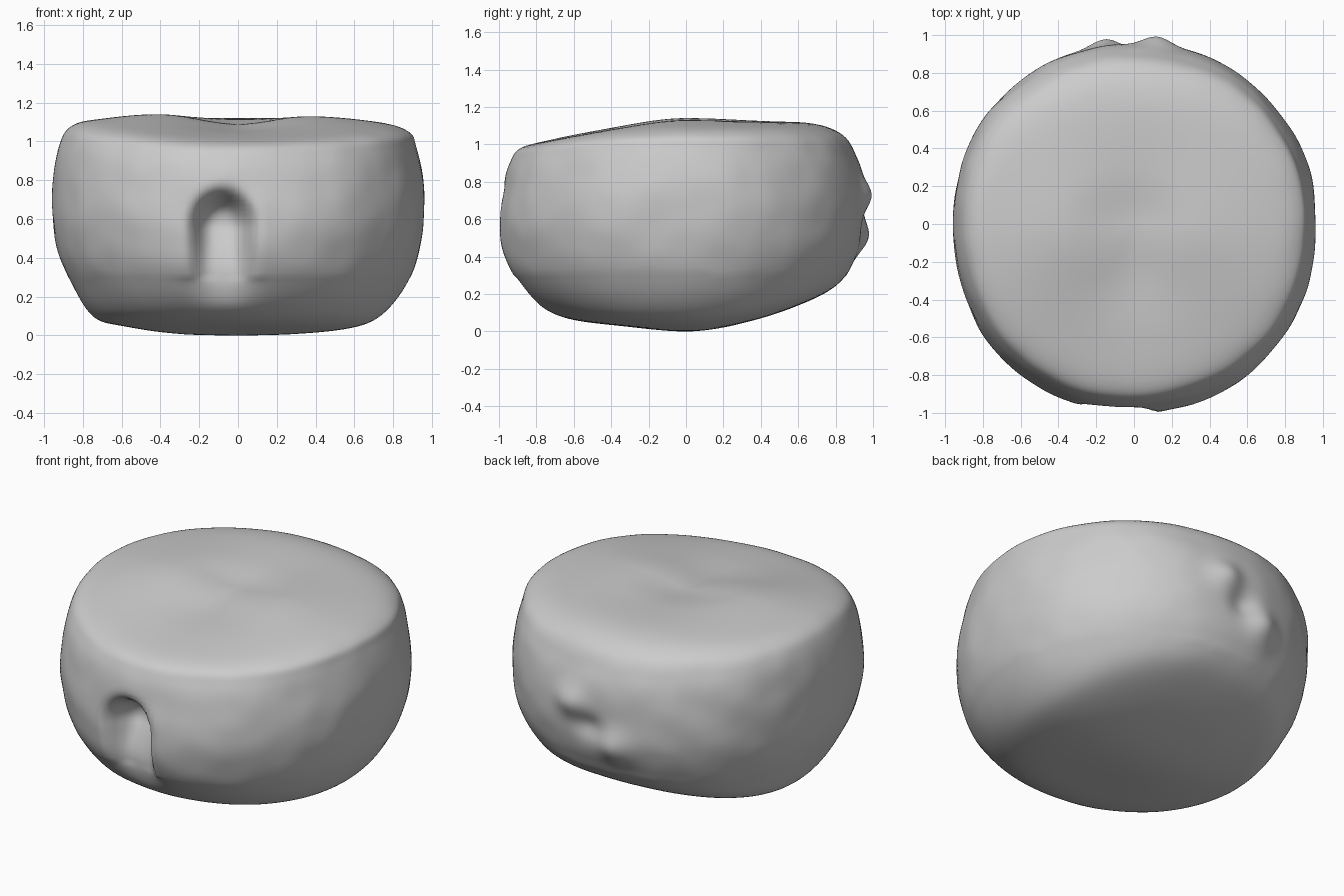
import bpy, bmesh, math
from mathutils import noise, Vector

if "Cube" in bpy.data.objects:
    bpy.data.objects.remove(bpy.data.objects["Cube"])

# Side profiles (radius, height) from bottom centre to top centre
FRONT = [(0, .0), (.35, .03), (.63, .065), (.79, .14), (.90, .25), (.97, .38), (1, .55),
         (.985, .72), (.94, .9), (.86, .99), (.6, 1.035), (.3, 1.06), (0, 1.09)]
BACK = [(0, .0), (.35, .055), (.63, .15), (.82, .25), (.90, .38), (.94, .5), (.955, .62),
        (.95, .78), (.92, .92), (.84, 1.05), (.65, 1.115), (.3, 1.115), (0, 1.09)]
RIGHT = [(0, .0), (.35, .01), (.60, .04), (.74, .10), (.865, .25), (.93, .42), (.96, .62),
         (.955, .8), (.92, .97), (.88, 1.05), (.72, 1.10), (.35, 1.13), (0, 1.09)]
LEFT = [(0, .0), (.35, .01), (.60, .05), (.75, .09), (.86, .26), (.93, .43), (.96, .62),
        (.955, .85), (.92, 1.0), (.86, 1.08), (.72, 1.115), (.38, 1.14), (0, 1.09)]
SEGMENTS, STEPS = 200, 7


def smooth_curve(pts):
    """Catmull-Rom resampling of a profile."""
    ext = [(-pts[1][0], pts[1][1])] + pts + [(-pts[-2][0], pts[-2][1])]
    out = []
    for i in range(1, len(ext) - 2):
        a, b, c, d = [Vector(p) for p in ext[i - 1:i + 3]]
        for k in range(STEPS):
            t = k / STEPS
            out.append(.5 * (2 * b + (c - a) * t + (2 * a - 5 * b + 4 * c - d) * t * t
                             + (3 * b - a - 3 * c + d) * t ** 3))
    return out + [Vector(pts[-1])]


def bump(x, z, cx, cz, wx, wz):
    return math.exp(-((x - cx) / wx) ** 2 - ((z - cz) / wz) ** 2)


def hollow(x, z):
    """Arched hollow: steep rounded top, floor sloping out towards the base."""
    cx, cz = -.08, .56
    d = math.hypot((x - cx) / .14, (z - cz) / .16) if z > cz else abs(x - cx) / .14
    depth = .24 if z > cz else .24 * max(0, min(1, (z - .14) / (cz - .14)))
    return depth * math.exp(-d ** 4)


def sculpt(v):
    """Front hollow, back bumps and a slightly uneven surface."""
    x, y, z = v
    side = min(1, math.hypot(x, y)) ** 2
    n = noise.noise(v * 2.5 + Vector((3, 1, 7))) + .6 * noise.noise(v * 6)
    v = v + Vector((x, y, 0)) * (.012 * n * side)
    if y < -.5:
        v.y += hollow(x, z)
    if y > .5:
        v.y += .05 * bump(x, z, -.15, .5, .1, .1) + .045 * bump(x, z, .12, .73, .1, .09)
        v.y -= .04 * bump(x, z, .0, .6, .09, .08)
    return v


profiles = [smooth_curve(p) for p in (RIGHT, BACK, LEFT, FRONT)]
count = len(profiles[0])
bm = bmesh.new()
rings = []
for i in range(1, count - 1):
    ring = []
    for s in range(SEGMENTS):
        a = 2 * math.pi * s / SEGMENTS
        k, part = divmod(4 * s, SEGMENTS)
        w = math.sin(part / SEGMENTS * math.pi / 2) ** 2
        r, z = profiles[k][i].lerp(profiles[(k + 1) % 4][i], w)
        r *= 1 + .012 * math.sin(2 * a) ** 2
        ring.append(bm.verts.new(sculpt(Vector((r * math.cos(a), r * math.sin(a), z)))))
    rings.append(ring)

# Skin between rings and close both ends
for lo, hi in zip(rings, rings[1:]):
    for s in range(SEGMENTS):
        t = (s + 1) % SEGMENTS
        bm.faces.new((lo[s], lo[t], hi[t], hi[s]))
bottom = bm.verts.new((0, 0, profiles[0][0].y))
top = bm.verts.new((0, 0, profiles[0][-1].y))
for s in range(SEGMENTS):
    t = (s + 1) % SEGMENTS
    bm.faces.new((bottom, rings[0][t], rings[0][s]))
    bm.faces.new((top, rings[-1][s], rings[-1][t]))

# Soften the base edge
base = [v for v in bm.verts if v.co.z < .3 and math.hypot(v.co.x, v.co.y) > .3]
for _ in range(15):
    bmesh.ops.smooth_vert(bm, verts=base, factor=.5, use_axis_x=True, use_axis_y=True, use_axis_z=True)
low = min(v.co.z for v in bm.verts)
bmesh.ops.translate(bm, verts=bm.verts, vec=(0, 0, -low))
for f in bm.faces:
    f.smooth = True

mesh = bpy.data.meshes.new("rounded_body")
bm.to_mesh(mesh)
bm.free()
body = bpy.data.objects.new("rounded_body", mesh)
bpy.context.collection.objects.link(body)
